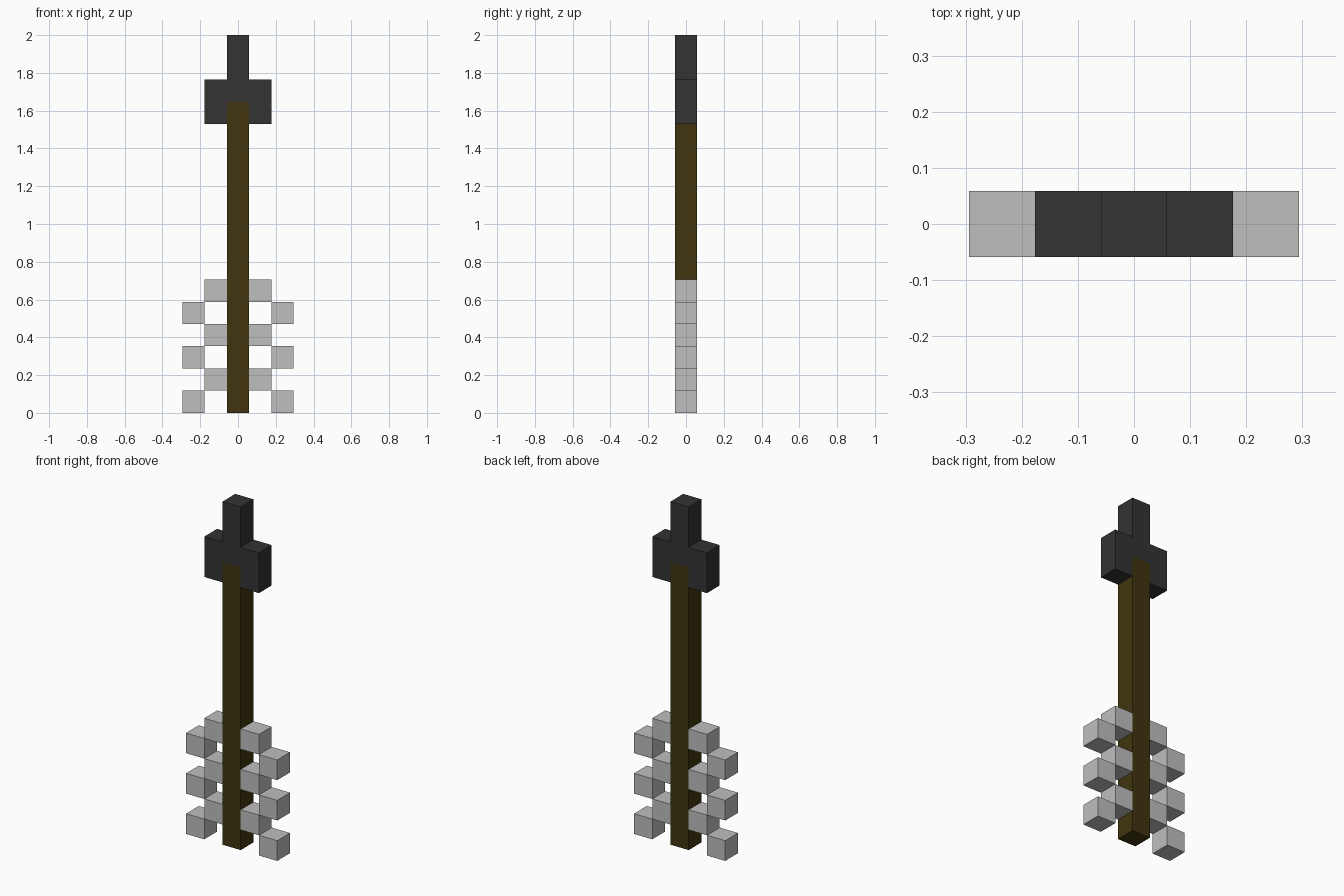
import bpy
import bmesh

if "Cube" in bpy.data.objects:
    bpy.data.objects.remove(bpy.data.objects["Cube"], do_unlink=True)

U = 2 / 17  # one block


def material(name, rgb):
    m = bpy.data.materials.new(name)
    m.use_nodes = True
    m.diffuse_color = (*rgb, 1)
    bsdf = m.node_tree.nodes["Principled BSDF"]
    bsdf.inputs["Base Color"].default_value = (*rgb, 1)
    bsdf.inputs["Roughness"].default_value = 0.9
    return m


def extruded(name, outline, mat):
    """Extrude an x/z outline, given in blocks, to one block of depth."""
    bm = bmesh.new()
    face = bm.faces.new([bm.verts.new((x * U, -U / 2, z * U)) for x, z in outline])
    new = bmesh.ops.extrude_face_region(bm, geom=[face])["geom"]
    moved = [v for v in new if isinstance(v, bmesh.types.BMVert)]
    bmesh.ops.translate(bm, vec=(0, U, 0), verts=moved)
    bmesh.ops.recalc_face_normals(bm, faces=bm.faces)
    mesh = bpy.data.meshes.new(name)
    bm.to_mesh(mesh)
    bm.free()
    mesh.materials.append(mat)
    obj = bpy.data.objects.new(name, mesh)
    bpy.context.collection.objects.link(obj)
    return obj


def block(name, x, z, height, mat):
    """Box one block wide, centred on x, with its base at z."""
    return extruded(name, [(x - .5, z), (x + .5, z), (x + .5, z + height), (x - .5, z + height)], mat)


wood = material("dark brown wood", (0.052, 0.035, 0.0048))
stone = material("charcoal stone", (0.033, 0.033, 0.033))
feather = material("light grey feather", (0.52, 0.52, 0.52))

# Shaft, running up into the notch of the head
block("shaft", 0, 0, 14, wood)

# Stepped arrowhead
half = [(.5, 14), (.5, 13), (1.5, 13), (1.5, 15), (.5, 15), (.5, 17)]
extruded("arrowhead", half + [(-x, z) for x, z in reversed(half)], stone)

# Feathers zigzag up both sides: outer blocks on even rows, inner on odd
for side, label in ((1, "left"), (-1, "right")):
    for row in range(6):
        column = 2 if row % 2 == 0 else 1
        block(f"{label}_feather_{row + 1}", side * column, row, 1, feather)
